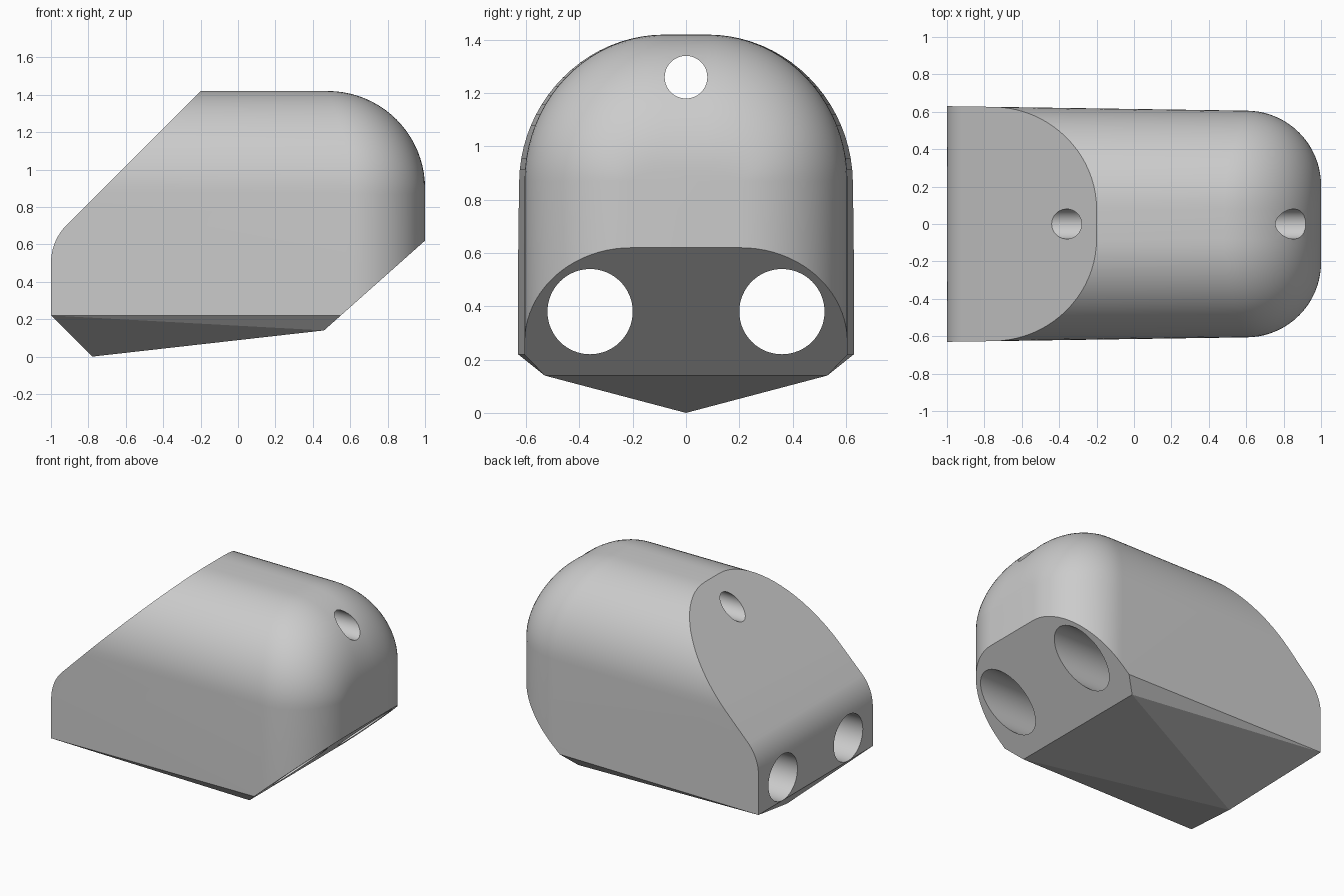
import bpy, bmesh
from math import sin, cos, pi, radians
from mathutils import Vector

cube = bpy.data.objects.get("Cube")
if cube:
    bpy.data.objects.remove(cube)

GREY = (0.6, 0.6, 0.6, 1)
mat = bpy.data.materials.new("light grey")
mat.use_nodes = True
mat.diffuse_color = GREY
mat.node_tree.nodes["Principled BSDF"].inputs["Base Color"].default_value = GREY

STEPS = 20
FLAT, SPRING, RISE = 0.08, 0.87, 0.55   # half width of flat top, arch start, arch height


def arch_ring(theta=None):
    """Arched section; theta rolls it round the front end, None is the rear."""
    half = []
    for i in range(-1, STEPS + 1):
        phi = max(i, 0) * pi / 2 / STEPS
        if theta is None:
            x, dy, dz = -1, 0, 0
        else:
            r = 0.4 + 0.12 * sin(phi) ** 2
            x = 1 - r * (1 - sin(theta))
            dy, dz = (k * (1 - cos(theta)) for k in (0.4, 0.52))
        reach = 0.55 if theta is None else 0.526
        y = FLAT + (reach - dy) * cos(phi)
        z = -0.2 if i < 0 else SPRING + (RISE - dz) * sin(phi)
        half.append(Vector((x, y, z)))
    return half + [Vector((p.x, -p.y, p.z)) for p in reversed(half)]


def cut(bm, point, normal):
    """Slice off everything on the normal's side and cap the opening."""
    res = bmesh.ops.bisect_plane(bm, geom=bm.verts[:] + bm.edges[:] + bm.faces[:], dist=1e-5,
                                 plane_co=point, plane_no=normal, clear_outer=True)
    edges = [e for e in res["geom_cut"] if isinstance(e, bmesh.types.BMEdge) and e.is_boundary]
    if edges:
        bmesh.ops.contextual_create(bm, geom=edges)


def cut_below(bm, a, b, c):
    a, b, c = Vector(a), Vector(b), Vector(c)
    n = (b - a).cross(c - a).normalized()
    cut(bm, a, n if n.z < 0 else -n)


# Arched shell with a rounded front end
bm = bmesh.new()
rings = [arch_ring()] + [arch_ring(k * pi / 2 / STEPS) for k in range(STEPS + 1)]
rings = [[bm.verts.new(p) for p in ring] for ring in rings]
count = len(rings[0])
for a, b in zip(rings, rings[1:]):
    for i in range(count):
        j = (i + 1) % count
        bm.faces.new((a[i], a[j], b[j], b[i]))
bm.faces.new(rings[0])
bm.faces.new(rings[-1])
bmesh.ops.recalc_face_normals(bm, faces=bm.faces[:])

# Sloping rear top and its rounded lower edge
cut(bm, Vector((-0.2, 0, 1.42)), Vector((-1, 0, 1)).normalized())
R = 0.29
for k in range(1, 10):
    a = radians(4.5 * k)
    n = Vector((-cos(a), 0, sin(a)))
    cut(bm, Vector((R - 1, 0, 0.5)) + n * R, n)

# Front underside chamfer, then the faceted base
cut_below(bm, (1, 0, 0.62), (0.46, 0, 0.14), (0.46, 0.5, 0.14))
tip = (-0.78, 0, 0)
cut_below(bm, tip, (0.46, 0.53, 0.14), (0.46, -0.53, 0.14))
cut_below(bm, tip, (-1, 0.63, 0.22), (-1, -0.63, 0.22))
for s in (1, -1):
    rear, front = (-1, 0.63 * s, 0.22), (0.46, 0.53 * s, 0.14)
    cut_below(bm, tip, front, rear)
    cut_below(bm, rear, (0.55, 0.607 * s, 0.22), front)
bmesh.ops.recalc_face_normals(bm, faces=bm.faces[:])

mesh = bpy.data.meshes.new("body")
bm.to_mesh(mesh)
bm.free()
body = bpy.data.objects.new("body", mesh)
bpy.context.collection.objects.link(body)
mesh.materials.append(mat)

# Lengthwise holes: two large ones low down, one small one at the top
cutters = []
for y, z, r in ((0.36, 0.38, 0.16), (-0.36, 0.38, 0.16), (0, 1.26, 0.08)):
    bpy.ops.mesh.primitive_cylinder_add(vertices=64, radius=r, depth=3, location=(0, y, z),
                                        rotation=(0, pi / 2, 0))
    hole = bpy.context.object
    hole.name = "hole_cutter"
    hole.hide_render = True
    hole.data.materials.append(mat)
    mod = body.modifiers.new("hole", 'BOOLEAN')
    mod.operation, mod.solver, mod.object = 'DIFFERENCE', 'EXACT', hole
    cutters.append(hole)

bpy.ops.object.select_all(action='DESELECT')
body.select_set(True)
bpy.context.view_layer.objects.active = body
for mod in list(body.modifiers):
    bpy.ops.object.modifier_apply(modifier=mod.name)
for hole in cutters:
    bpy.data.objects.remove(hole)
bpy.ops.object.shade_smooth_by_angle(angle=radians(12))
